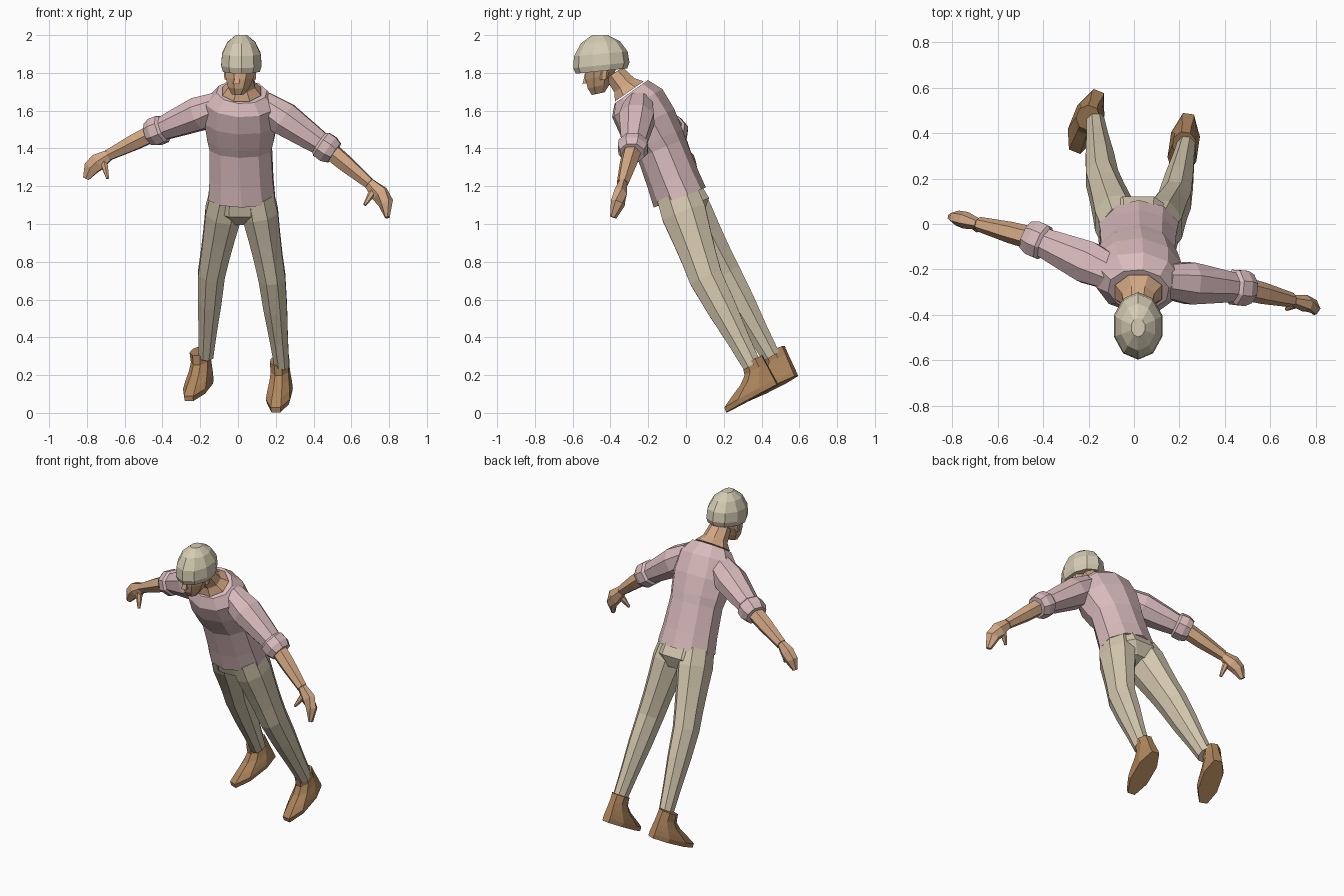
import bpy
import bmesh
from math import sin, cos, pi, radians
from mathutils import Vector

default_cube = bpy.data.objects.get("Cube")
if default_cube:
    bpy.data.objects.remove(default_cube, do_unlink=True)

CENTIMETRE = 0.01
ACROSS = Vector((1, 0, 0))
UPWARD = Vector((0, 0, 1))


def make_material(name, *rgb):
    material = bpy.data.materials.new(name)
    material.use_nodes = True
    colour = (*rgb, 1)
    material.diffuse_color = colour
    shader = next(n for n in material.node_tree.nodes if n.type == 'BSDF_PRINCIPLED')
    shader.inputs["Base Color"].default_value = colour
    return material


shirt_pink = make_material("dusty pink cloth", 0.7, 0.5, 0.51)
trouser_beige = make_material("beige cloth", 0.66, 0.58, 0.43)
hair_blond = make_material("pale blond hair", 0.66, 0.6, 0.45)
skin_tan = make_material("tan skin", 0.65, 0.39, 0.23)
shoe_brown = make_material("brown leather", 0.43, 0.24, 0.11)


def make_ring(centre, side, front, half_side, half_front, sides):
    """Polygon ring whose flat sides reach the given half sizes."""
    grow = 1 / cos(pi / sides)
    angles = [(2 * k + 1) * pi / sides for k in range(sides)]
    return [centre + side * (half_side * grow * cos(a)) + front * (half_front * grow * sin(a))
            for a in angles]


def bridge_rings(name, rings, material):
    """Join consecutive rings with quads and cap both ends."""
    bm = bmesh.new()
    loops = [[bm.verts.new(point * CENTIMETRE) for point in points] for points in rings]
    for lower, upper in zip(loops, loops[1:]):
        for k in range(len(lower)):
            j = (k + 1) % len(lower)
            bm.faces.new((lower[k], lower[j], upper[j], upper[k]))
    bm.faces.new(loops[0][::-1])
    bm.faces.new(loops[-1])
    bmesh.ops.recalc_face_normals(bm, faces=bm.faces)
    mesh = bpy.data.meshes.new(name)
    bm.to_mesh(mesh)
    bm.free()
    mesh.materials.append(material)
    part = bpy.data.objects.new(name, mesh)
    bpy.context.collection.objects.link(part)


def point_along(path, t):
    """Point on a polyline, where whole values of t are its corners."""
    segment = min(int(t), len(path) - 2)
    return Vector(path[segment]).lerp(Vector(path[segment + 1]), t - segment)


def loft(name, path, profile, material, across=ACROSS, depth=1, sides=8, lean=None, twist=0):
    """Sweep rings along a path; the profile pairs path position with half width.
    Rings follow the path, or lean forward from the first angle to the second."""
    centres = [point_along(path, t) for t, width in profile]
    last = len(centres) - 1
    rings = []
    for i, (t, width) in enumerate(profile):
        if lean:
            angle = radians(lean[0] + (lean[1] - lean[0]) * (i / last) ** 3)
            axis = Vector((0, -sin(angle), cos(angle)))
        else:
            axis = (centres[min(i + 1, last)] - centres[max(i - 1, 0)]).normalized()
        reference = across + Vector((0, -twist * i / last, 0))
        side = (reference - axis * reference.dot(axis)).normalized()
        rings.append(make_ring(centres[i], side, axis.cross(side), width, width * depth, sides))
    bridge_rings(name, rings, material)


# Shirt body, leaning forward and twisting towards the shoulders
hem, waist, collar = (2, -3.3, 114), (1.5, -13, 140), (2, -29, 170)
loft("shirt_body", (hem, waist, collar),
     [(0, 17.6), (0.38, 16.8), (1, 16.3), (1.15, 17.4), (1.47, 19), (1.8, 18.3), (2, 13)],
     shirt_pink, depth=0.8, sides=10, lean=(21, 35), twist=0.2)

# Neck, flaring into the open collar
loft("neck", ((2, -30, 170.2), (1.5, -38, 180)), [(0, 10.3), (0.33, 7.2), (1, 6)],
     skin_tan, depth=0.9, lean=(35, 35))

# Head: face, nose, ears and a bowl of hair
loft("face", ((0, -46.5, 169), (1.5, -45, 184)),
     [(0, 3.3), (0.27, 5.8), (0.6, 7.4), (1, 8.5)], skin_tan, depth=1.05, lean=(12, 6))
loft("nose", ((-0.8, -53, 174.5), (0, -52.5, 181)), [(0, 1.8), (0.3, 1.4), (1, 0.8)],
     skin_tan, sides=4, lean=(10, 10))
for label, x in (("left", 8.4), ("right", -6.2)):
    loft(label + "_ear", ((x, -43.5, 176.5), (x, -43, 182)), [(0, 1), (1, 1.3)],
         skin_tan, depth=1.7, sides=6, lean=(5, 5))
loft("hair", ((1.8, -44.7, 181), (1.8, -45.5, 200)),
     [(0, 9.8), (0.16, 10.7), (0.48, 10.2), (0.8, 7.4), (1, 3)],
     hair_blond, depth=1.33, sides=10, lean=(6, 0))


def arm(label, shoulder, elbow, wrist, knuckle, fingertip, thumb_tip):
    """Rolled sleeve, forearm, curled hand and thumb."""
    loft(label + "_sleeve", (shoulder, elbow),
         [(0, 7), (0.3, 8.8), (0.66, 6.9), (0.79, 6.1), (0.82, 7.3), (0.92, 7.4), (1, 6)],
         shirt_pink, across=UPWARD, depth=1.05)
    loft(label + "_forearm", (point_along((shoulder, elbow), 0.9), wrist),
         [(0, 4.5), (0.45, 4.1), (1, 2.8)], skin_tan, across=UPWARD, sides=6)
    loft(label + "_hand", (wrist, knuckle, fingertip),
         [(0, 2.8), (0.65, 4.4), (1.2, 3.9), (2, 1.6)],
         skin_tan, across=UPWARD, depth=0.75, sides=6)
    loft(label + "_thumb", (point_along((wrist, knuckle), 0.35), thumb_tip),
         [(0, 2), (0.5, 1.5), (1, 0.7)], skin_tan, across=UPWARD, sides=6)


arm("left", (13, -25, 163.5), (51, -28.5, 137.5), (69.5, -33.5, 121.5),
    (78, -35.5, 113), (79.2, -38.5, 103.5), (67, -37.5, 110))
arm("right", (-9, -22, 163), (-47, -5, 147.5), (-68.5, 0, 136.5),
    (-77, 2.5, 131), (-80.5, 3, 124), (-69, -3, 124))

# Trousers: seat and two legs
loft("trouser_seat", ((2, -4, 117), (2, 3, 102.5)), [(0, 15.5), (0.57, 16.5), (1, 9)],
     trouser_beige, depth=0.8, lean=(22, 26))


def trouser_leg(label, hip, knee, ankle):
    loft(label + "_trouser_leg", (hip, knee, ankle),
         [(0, 9), (0.22, 9.5), (0.5, 8.4), (0.75, 7.6), (1, 7.1),
          (1.35, 6.2), (1.7, 4.8), (2, 3.9)],
         trouser_beige, depth=1.25)


trouser_leg("left", (10, -4.3, 115), (18, 10.5, 71.5), (23.2, 35, 25))
trouser_leg("right", (-6, -3, 115), (-14, 20, 74), (-17, 45, 30))


def shoe(label, heel, toe):
    """Ankle shoe stacked up from the sole; layers are height, length, half width."""
    heel = Vector(heel)
    forward = (Vector(toe) - heel).normalized()
    side = forward.cross(UPWARD).normalized()
    up = side.cross(forward)
    layers = [(0, 31, 5.8), (2.7, 30.5, 6.4), (5.5, 25, 6),
              (9, 17.5, 5.2), (12.5, 13, 4.7), (17.5, 11.5, 5)]
    rings = [make_ring(heel + up * height + forward * (length / 2), side, forward,
                       half_width, length / 2, 8) for height, length, half_width in layers]
    bridge_rings(label + "_shoe", rings, shoe_brown)


# Shoes pitched toe-down
shoe("left", (24, 48.5, 15), (20, 21, 0))
shoe("right", (-15.5, 58.5, 19.5), (-26.5, 31, 5.5))
